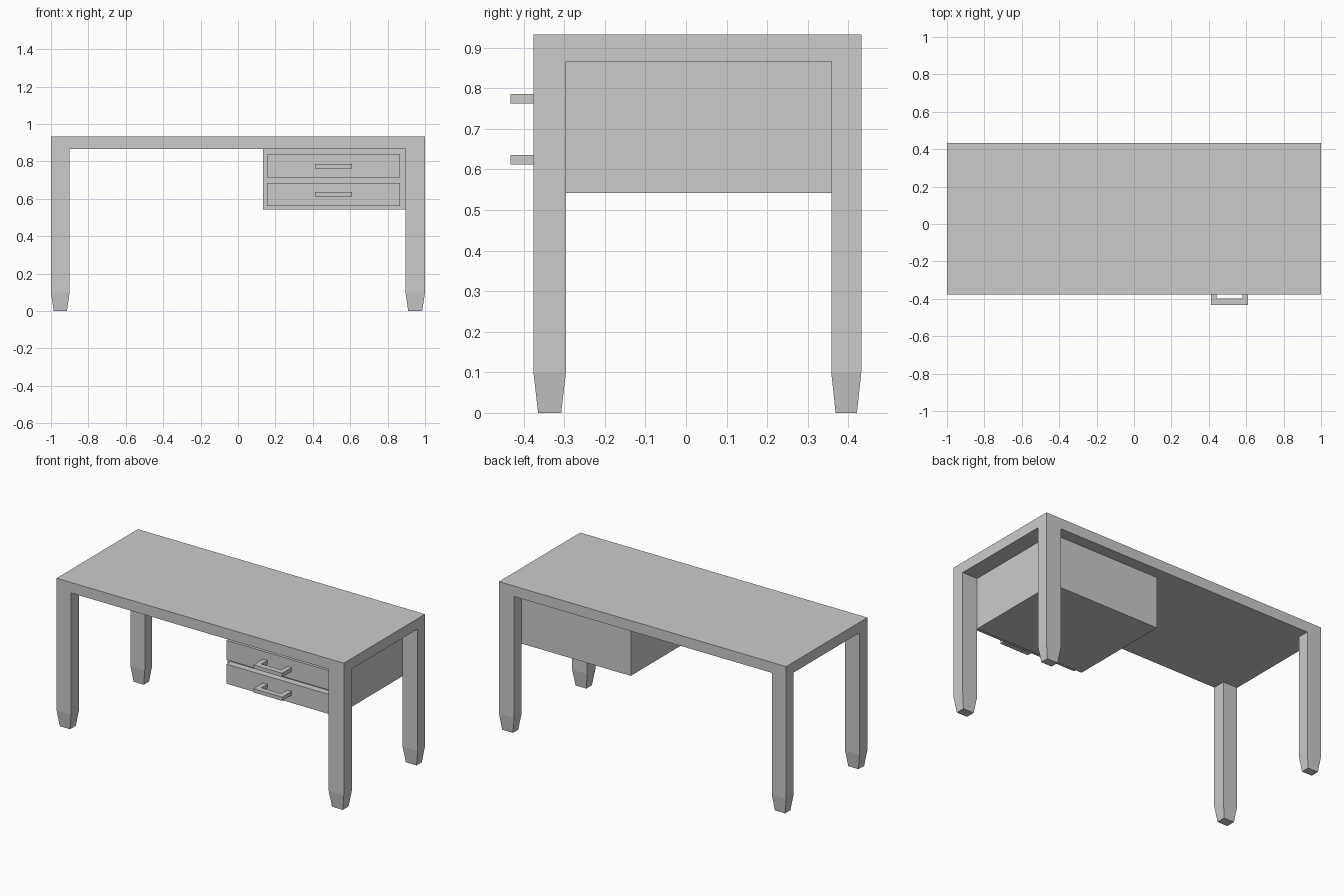
import bpy, bmesh
from mathutils import Vector

if "Cube" in bpy.data.objects:
    bpy.data.objects.remove(bpy.data.objects["Cube"])


def add_object(name, bm):
    bmesh.ops.recalc_face_normals(bm, faces=bm.faces)
    mesh = bpy.data.meshes.new(name)
    bm.to_mesh(mesh)
    bm.free()
    obj = bpy.data.objects.new(name, mesh)
    bpy.context.collection.objects.link(obj)
    return obj


def box_bm(x, y, z):
    bm = bmesh.new()
    bmesh.ops.create_cube(bm, size=1)
    for v in bm.verts:
        v.co = [r[0] if c < 0 else r[1] for c, r in zip(v.co, (x, y, z))]
    return bm


# Tabletop with four legs extruded from its underside corners
LEFT, RIGHT, FRONT, BACK = -0.9, 0.895, -0.296, 0.358
bm = box_bm((-1, 1), (-0.376, 0.432), (0.866, 0.932))
for axis, cuts in (((1, 0, 0), (LEFT, RIGHT)), ((0, 1, 0), (FRONT, BACK))):
    for c in cuts:
        bmesh.ops.bisect_plane(bm, geom=bm.verts[:] + bm.edges[:] + bm.faces[:],
                               plane_co=Vector(axis) * c, plane_no=axis)
corners = []
for f in bm.faces:
    f.normal_update()
    c = f.calc_center_median()
    if f.normal.z < -0.5 and not LEFT < c.x < RIGHT and not FRONT < c.y < BACK:
        corners.append(f)
# straight shaft, then tapered foot
for z, scale in ((0.1, 1.0), (0.0, 0.71)):
    corners = bmesh.ops.extrude_discrete_faces(bm, faces=corners)["faces"]
    for f in corners:
        mid = f.calc_center_median()
        for v in f.verts:
            v.co = mid + (v.co - mid) * scale
            v.co.z = z
add_object("desk_frame", bm)

# Drawer cabinet hung under the right side
add_object("drawer_cabinet", box_bm((0.134, RIGHT), (FRONT, BACK), (0.542, 0.866)))


def add_handle(name, z0, z1):
    # U-shaped pull, open towards the drawer
    xl, xr, t, y0, y1, yb = 0.411, 0.61, 0.03, -0.432, -0.398, -0.338
    outline = [(xl, y0), (xr, y0), (xr, yb), (xr - t, yb),
               (xr - t, y1), (xl + t, y1), (xl + t, yb), (xl, yb)]
    bm = bmesh.new()
    face = bm.faces.new([bm.verts.new((x, y, z0)) for x, y in outline])
    ext = bmesh.ops.extrude_face_region(bm, geom=[face], use_keep_orig=True)["geom"]
    for v in ext:
        if isinstance(v, bmesh.types.BMVert):
            v.co.z = z1
    add_object(name, bm)


# Two drawer fronts with handles
for name, top in (("upper", 0.836), ("lower", 0.686)):
    add_object(name + "_drawer", box_bm((0.155, 0.866), (-0.338, FRONT), (top - 0.123, top)))
    add_handle(name + "_handle", top - 0.074, top - 0.05)
